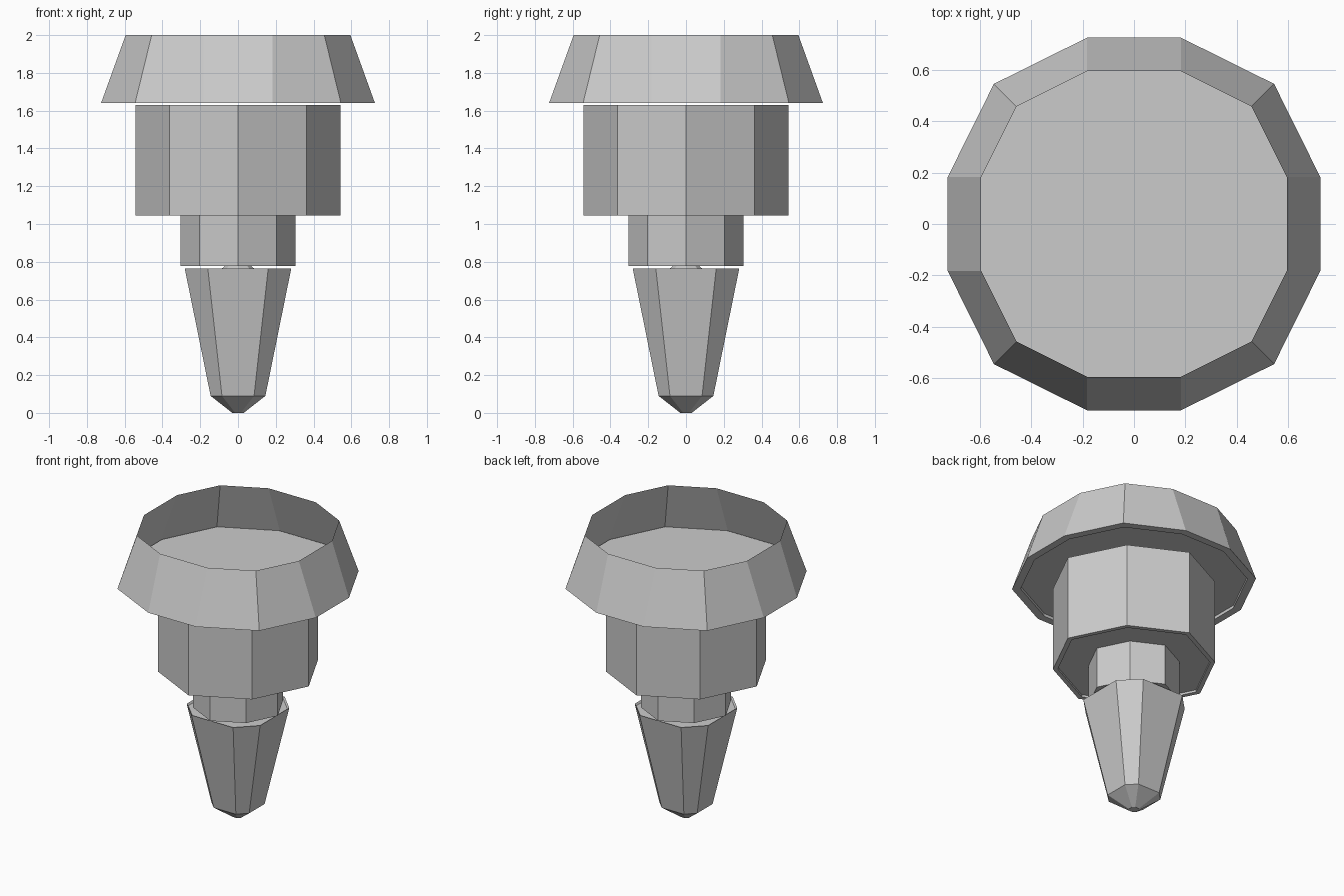
import bpy, bmesh

if "Cube" in bpy.data.objects:
    bpy.data.objects.remove(bpy.data.objects["Cube"])


def octagon(r, d):
    # corners on the axes at r, diagonal corners at (d, d)
    return [(r, 0), (d, d), (0, r), (-d, d), (-r, 0), (-d, -d), (0, -r), (d, -d)]


def cut_square(a, b):
    # flat sides at distance a, each side 2b wide
    return [(a, -b), (a, b), (b, a), (-b, a), (-a, b), (-a, -b), (-b, -a), (b, -a)]


def dodecagon(a, b, d):
    # flat sides at distance a, 2b wide, with diagonal corners at (d, d)
    return [(a, -b), (a, b), (d, d), (b, a), (-b, a), (-d, d),
            (-a, b), (-a, -b), (-d, -d), (-b, -a), (b, -a), (d, -d)]


def scaled(points, s):
    return [(x * s, y * s) for x, y in points]


def loft(name, rings, start=False, end=False):
    # skin (outline, z) rings; start/end close the first/last ring with a flat face
    bm = bmesh.new()
    loops = [[bm.verts.new((x, y, z)) for x, y in pts] for pts, z in rings]
    n = len(loops[0])
    for lo, hi in zip(loops, loops[1:]):
        for i in range(n):
            j = (i + 1) % n
            bm.faces.new((lo[i], lo[j], hi[j], hi[i]))
    if start:
        bm.faces.new(loops[0][::-1])
    if end:
        bm.faces.new(loops[-1])
    bmesh.ops.recalc_face_normals(bm, faces=bm.faces[:])
    mesh = bpy.data.meshes.new(name)
    bm.to_mesh(mesh)
    bm.free()
    obj = bpy.data.objects.new(name, mesh)
    bpy.context.collection.objects.link(obj)
    return obj


# Open-topped cap with a flared wall and a rim turned in underneath
rim = dodecagon(0.725, 0.182, 0.545)
lip = dodecagon(0.595, 0.182, 0.457)
loft("cap_wall", [(scaled(rim, 0.93), 1.66), (scaled(rim, 0.93), 1.64),
                  (rim, 1.64), (lip, 2.0)])
# Flat cap floor, set just above the rim
loft("cap_floor", [(scaled(rim, 0.98), 1.662), (scaled(rim, 0.93), 1.662)], end=True)

# Eight-sided open body with a slightly recessed underside
body = octagon(0.543, 0.362)
loft("body", [(scaled(body, 0.94), 1.06), (scaled(body, 0.94), 1.045),
              (body, 1.045), (body, 1.63)], start=True)

# Narrow neck
neck = octagon(0.305, 0.203)
loft("neck", [(neck, 0.777), (neck, 1.06)], start=True)

# Tapered lower peg with a blunt point and a shallow recessed top
peg_top = cut_square(0.282, 0.16)
loft("tapered_peg", [(cut_square(0.03, 0.015), 0.0), (cut_square(0.145, 0.085), 0.09),
                     (peg_top, 0.765), (scaled(peg_top, 0.97), 0.752)],
     start=True, end=True)
# Small pin joining peg and neck
loft("joining_pin", [(octagon(0.1, 0.07), 0.752), (octagon(0.07, 0.05), 0.777)])
